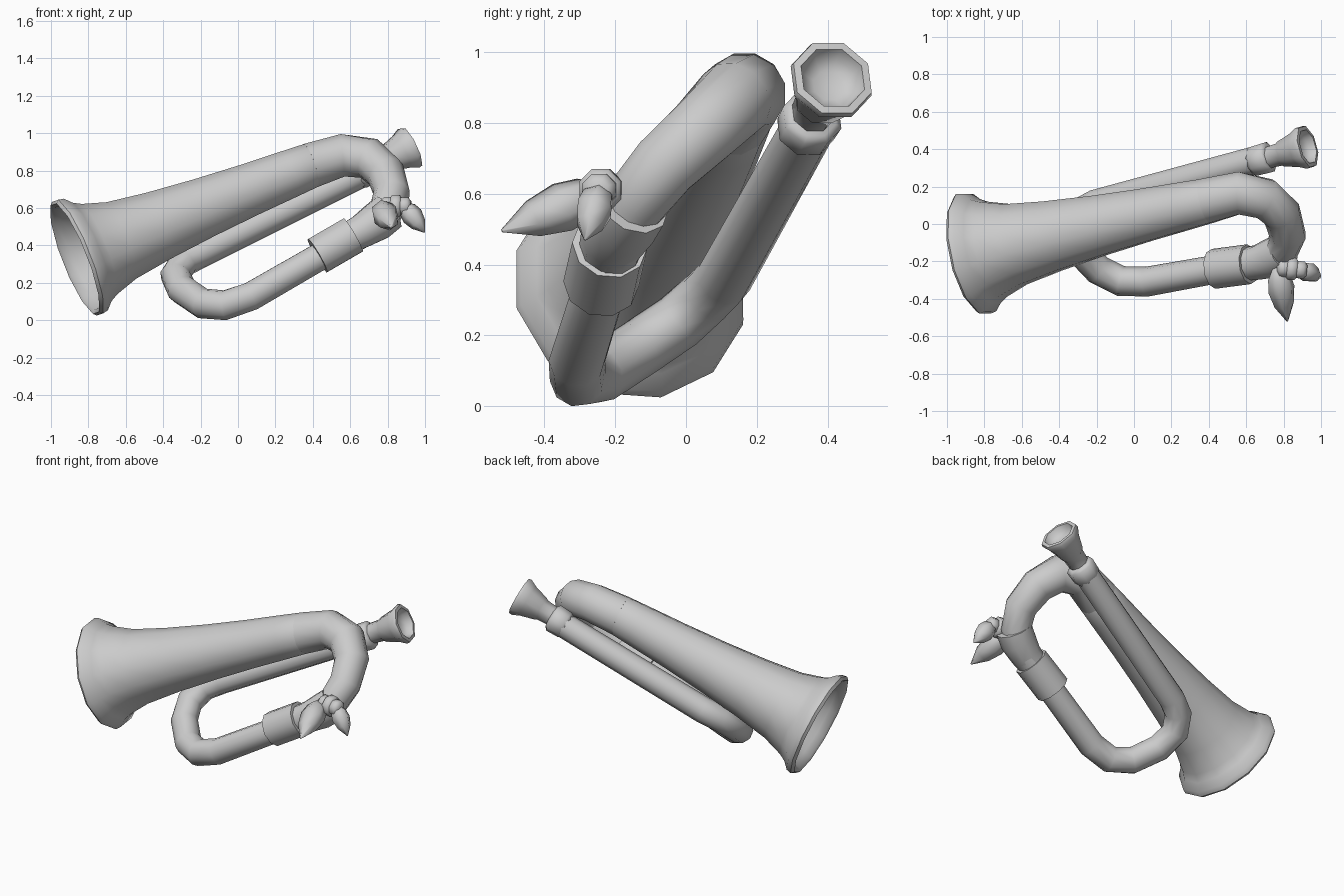
import bpy, bmesh, math
from mathutils import Vector

if "Cube" in bpy.data.objects:
    bpy.data.objects.remove(bpy.data.objects["Cube"])

metal = bpy.data.materials.new("plain grey")
metal.diffuse_color = (0.6, 0.6, 0.6, 1)
metal.use_nodes = True
metal.node_tree.nodes["Principled BSDF"].inputs["Base Color"].default_value = metal.diffuse_color


def build(name, rings, caps=True, angle=40):
    """Skin a list of equal-size point rings into one smooth object."""
    bm = bmesh.new()
    vs = [[bm.verts.new(p) for p in r] for r in rings]
    n = len(vs[0])
    for a, b in zip(vs, vs[1:]):
        for i in range(n):
            j = (i + 1) % n
            bm.faces.new((a[i], a[j], b[j], b[i]))
    if caps:
        bm.faces.new(vs[0][::-1])
        bm.faces.new(vs[-1])
    bmesh.ops.recalc_face_normals(bm, faces=bm.faces)
    me = bpy.data.meshes.new(name)
    bm.to_mesh(me)
    bm.free()
    me.materials.append(metal)
    ob = bpy.data.objects.new(name, me)
    bpy.context.collection.objects.link(ob)
    bpy.ops.object.select_all(action='DESELECT')
    ob.select_set(True)
    bpy.context.view_layer.objects.active = ob
    bpy.ops.object.shade_smooth_by_angle(angle=math.radians(angle))
    return ob


def ring(c, u, v, ru, rv, n):
    return [c + u * ru * math.cos(2 * math.pi * (i + .5) / n)
            + v * rv * math.sin(2 * math.pi * (i + .5) / n) for i in range(n)]


def sweep(name, path, n=10, angle=50):
    """Tube through (x, y, z, radius) points."""
    ps = [Vector(p[:3]) for p in path]
    rings, u = [], Vector((0, .07, 1))
    for i, p in enumerate(ps):
        a = (p - ps[i - 1]).normalized() if i else Vector()
        b = (ps[i + 1] - p).normalized() if i + 1 < len(ps) else Vector()
        t = (a + b).normalized()
        u = (u - t * u.dot(t)).normalized()
        rings.append(ring(p, u, t.cross(u), path[i][3], path[i][3], n))
    return build(name, rings, True, angle)


def lathe(name, origin, axis, profile, n=10, flat=1.0, side=(0, 0, 1), angle=50):
    """Turned part from (distance, radius) pairs along an axis."""
    o, t, s = Vector(origin), Vector(axis).normalized(), Vector(side)
    u = (s - t * s.dot(t)).normalized()
    v = t.cross(u)
    return build(name, [ring(o + t * d, u, v, r * flat, r, n) for d, r in profile], True, angle)


# bell: inside, rolled lip, flared outside, tapering toward the bend
bell_o, bell_d = Vector((-.862, -.16, .333)), Vector((.91, .206, .36)).normalized()
lathe("bell", bell_o, bell_d,
      [(1.2, .10), (.5, .165), (.25, .205), (.12, .245), (.04, .288), (.0, .303),
       (-.012, .322), (.005, .338), (.035, .332), (.075, .292), (.12, .268), (.25, .227),
       (.47, .195), (.74, .167), (1.01, .146), (1.25, .132), (1.39, .123), (1.42, .108)],
      12, side=(0, .07, 1))

# large bend following the bell
start = bell_o + bell_d * 1.37
sweep("bell_bend", [(*start, .125), (.56, .165, .882, .118), (.70, .135, .865, .113),
                    (.79, .055, .785, .105), (.822, -.06, .68, .098),
                    (.79, -.14, .58, .092), (.70, -.19, .49, .085)], 12)

# small tube: lower run, lower bend and upper run
sweep("mouth_tube", [(.70, -.19, .48, .077), (.42, -.245, .33, .077), (.07, -.308, .128, .08),
                     (-.07, -.305, .08, .082), (-.19, -.245, .09, .082), (-.30, -.13, .165, .082),
                     (-.335, -.02, .24, .082), (-.29, .06, .312, .081), (-.2, .108, .36, .08),
                     (.66, .345, .785, .076)], 10)

# ferrule and flared collar joining the two tubes
sweep("ferrule", [(.425, -.24, .345, .107), (.615, -.215, .455, .107)], 10)
sweep("collar", [(.60, -.215, .445, .088), (.66, -.205, .475, .094),
                 (.74, -.18, .525, .108), (.80, -.15, .575, .108)], 10)

# mouthpiece with sleeve and shallow hollow cup
lathe("mouthpiece_sleeve", (.63, .332, .772), (.872, .244, .427),
      [(0, .072), (.02, .085), (.10, .088), (.115, .068)], 8, angle=60)
lathe("mouthpiece", (.925, .413, .925), (.872, .244, .427),
      [(-.26, .06), (-.16, .066), (-.15, .074), (-.06, .1), (-.015, .122),
       (.004, .118), (.006, .096), (-.03, .084), (-.05, .045)], 8, angle=60)

# cord knot: three small beads in a row
for name, x, y, r in (("knot_left", .80, -.235, .052), ("knot_middle", .845, -.24, .064),
                      ("knot_right", .89, -.245, .05)):
    lathe(name, (x, y, .61), (1, -.12, 0),
          [(-.035, r * .6), (-.018, r), (.018, r), (.035, r * .6)], 8, angle=70)

# two leaf-shaped cord ends
leaf = [(0, .3), (.2, .85), (.42, 1), (.7, .75), (1, .06)]
for name, a, b, w, side in (
        ("left_tail", (.765, -.225, .61), (.82, -.52, .495), .075, (.3, 0, 1)),
        ("right_tail", (.885, -.24, .62), (.998, -.285, .47), .058, (0, 1, 0))):
    a, b = Vector(a), Vector(b)
    L = (b - a).length
    lathe(name, a, b - a, [(d * L, r * w) for d, r in leaf], 6, .95, side, 65)
